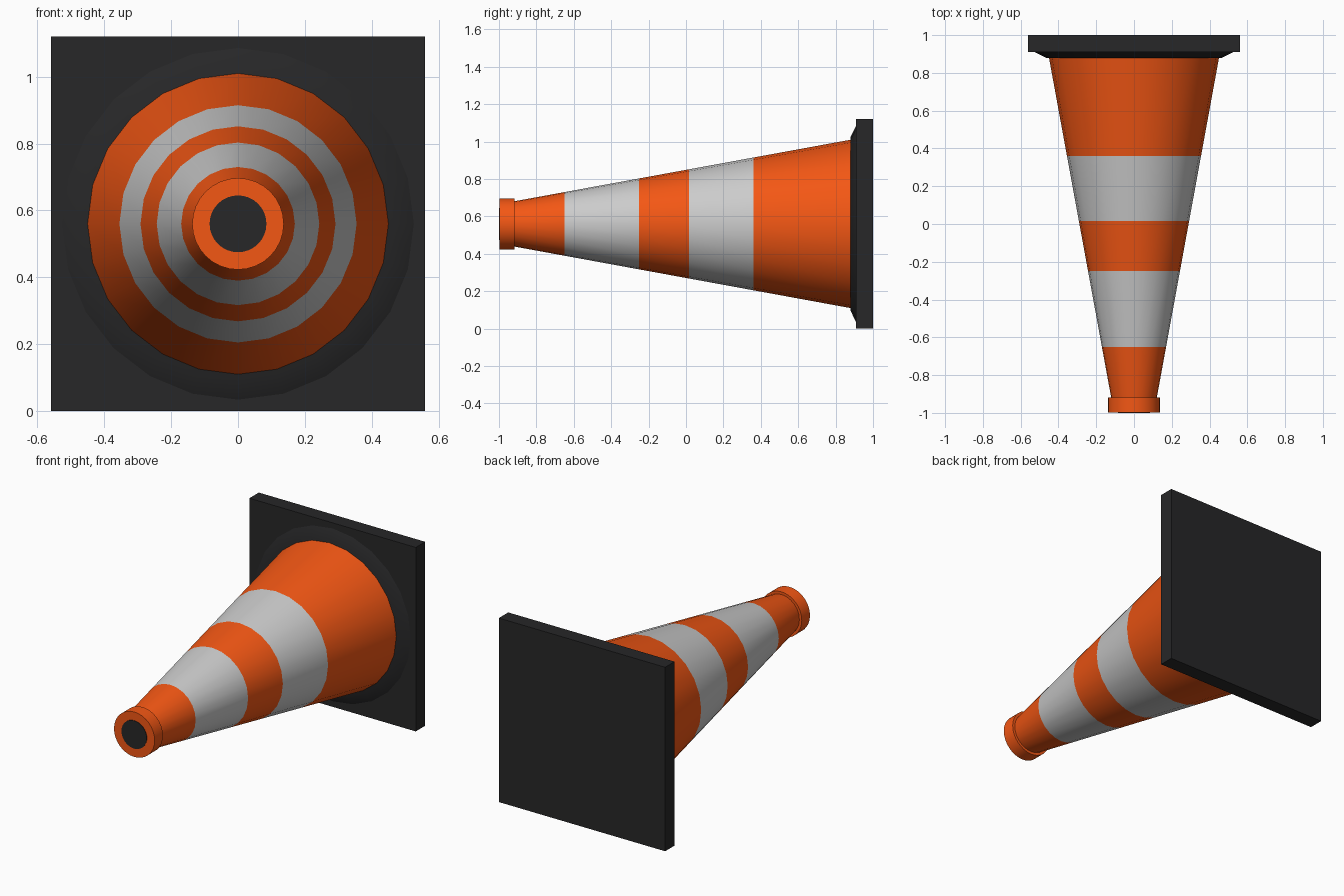
import bpy, bmesh, math

if "Cube" in bpy.data.objects:
    bpy.data.objects.remove(bpy.data.objects["Cube"])

CENTRE_Z = 0.56


def material(name, rgb):
    m = bpy.data.materials.new(name)
    m.diffuse_color = (*rgb, 1)
    m.use_nodes = True
    m.node_tree.nodes["Principled BSDF"].inputs["Base Color"].default_value = m.diffuse_color
    return m


ORANGE = material("orange_plastic", (0.90, 0.095, 0.007))
WHITE = material("reflective_grey", (0.60, 0.60, 0.60))
BLACK = material("black_rubber", (0.020, 0.020, 0.021))


def finish(name, bm, mats, smooth=True):
    bmesh.ops.recalc_face_normals(bm, faces=bm.faces)
    mesh = bpy.data.meshes.new(name)
    bm.to_mesh(mesh)
    bm.free()
    for m in mats:
        mesh.materials.append(m)
    obj = bpy.data.objects.new(name, mesh)
    bpy.context.collection.objects.link(obj)
    if smooth:
        bpy.ops.object.select_all(action='DESELECT')
        obj.select_set(True)
        bpy.context.view_layer.objects.active = obj
        bpy.ops.object.shade_smooth_by_angle(angle=math.radians(30))
    return obj


def lathe(name, profile, sides, mats, bands=None):
    """Closed solid turned about the y axis from (y, radius) points."""
    bm = bmesh.new()
    rings = []
    for y, r in profile:
        angles = [2 * math.pi * i / sides for i in range(sides)]
        rings.append([bm.verts.new((r * math.sin(a), y, CENTRE_Z + r * math.cos(a)))
                      for a in angles])
    for k, (a, b) in enumerate(zip(rings, rings[1:])):
        for i in range(sides):
            j = (i + 1) % sides
            f = bm.faces.new((a[i], a[j], b[j], b[i]))
            f.material_index = bands[k] if bands else 0
    bm.faces.new(rings[0])
    bm.faces.new(rings[-1])
    return finish(name, bm, mats)


# Square base plate
bm = bmesh.new()
bmesh.ops.create_cube(bm, size=1)
for v in bm.verts:
    v.co = (v.co.x * 1.12, 0.955 + v.co.y * 0.09, CENTRE_Z + v.co.z * 1.12)
finish("base_plate", bm, [BLACK], smooth=False)

# Sloped collar where the cone meets the plate
lathe("base_collar", [(0.88, 0.465), (0.912, 0.53)], 24, [BLACK])

# Tapered cone with two reflective bands
stations = [-0.93, -0.65, -0.25, 0.015, 0.36, 0.89]
lathe("cone_body", [(y, 0.45 + 0.183 * (y - 0.88)) for y in stations], 24,
      [ORANGE, WHITE], bands=[0, 1, 0, 1, 0])

# Rim at the tip and the dark opening in it
lathe("tip_rim", [(-0.997, 0.137), (-0.918, 0.137)], 32, [ORANGE])
lathe("tip_opening", [(-1.0, 0.085), (-0.98, 0.085)], 32, [BLACK])
